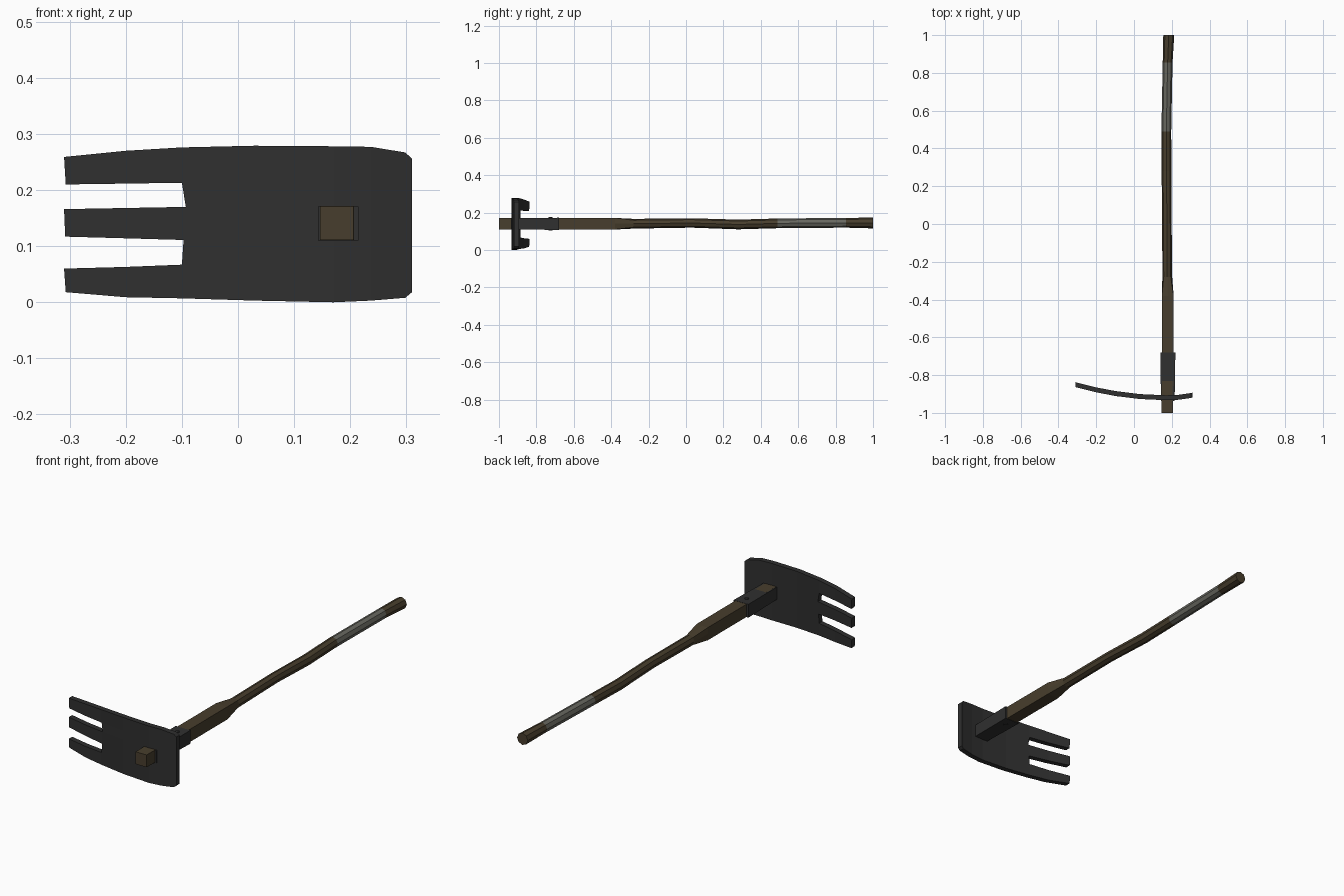
import bpy, bmesh, math

if "Cube" in bpy.data.objects:
    bpy.data.objects.remove(bpy.data.objects["Cube"])


def material(name, rgb):
    m = bpy.data.materials.new(name)
    m.diffuse_color = (*rgb, 1)
    m.use_nodes = True
    m.node_tree.nodes["Principled BSDF"].inputs["Base Color"].default_value = m.diffuse_color
    return m


wood = material("dark wood", (0.064, 0.048, 0.026))
iron = material("black iron", (0.029, 0.029, 0.029))
wrap = material("grey wrap", (0.135, 0.135, 0.115))


def finish(name, bm, *mats):
    bmesh.ops.recalc_face_normals(bm, faces=bm.faces)
    me = bpy.data.meshes.new(name)
    bm.to_mesh(me)
    bm.free()
    for m in mats:
        me.materials.append(m)
    ob = bpy.data.objects.new(name, me)
    bpy.context.collection.objects.link(ob)
    return ob


def loft(bm, rings):
    """Skin a list of point rings and cap both ends."""
    rows = [[bm.verts.new(p) for p in r] for r in rings]
    n = len(rows[0])
    for a, b in zip(rows, rows[1:]):
        for i in range(n):
            j = (i + 1) % n
            bm.faces.new((a[i], a[j], b[j], b[i]))
    bm.faces.new(rows[0])
    bm.faces.new(rows[-1])


# Fork head: curved plate made of columns (x, z levels); gaps left between tines
def curve_y(x):
    return -0.933 + 0.29 * (x - 0.18) ** 2 + (0.55 * (x - 0.18) ** 2 if x > 0.18 else 0)


columns = [
    ((-0.307, -0.31, -0.308, -0.31, -0.307, -0.31), (0.018, 0.06, 0.117, 0.166, 0.21, 0.259)),
    ((-0.2,) * 6, (0.009, 0.063, 0.114, 0.168, 0.2115, 0.27)),
    ((-0.1, -0.1, -0.097, -0.093, -0.1, -0.1), (0.007, 0.067, 0.111, 0.17, 0.213, 0.276)),
]
for x, lo, hi in ((0.03, 0.003, 0.279), (0.17, 0.0, 0.278), (0.237, 0.003, 0.277),
                  (0.298, 0.008, 0.267), (0.31, 0.018, 0.256)):
    columns.append(((x,) * 6, (lo, 0.067, 0.111, 0.17, 0.213, hi)))
bm = bmesh.new()
grid = [[bm.verts.new((x, curve_y(x), z)) for x, z in zip(*c)] for c in columns]
for k, (a, b) in enumerate(zip(grid, grid[1:])):
    for i in range(5):
        if k >= 2 or i % 2 == 0:
            bm.faces.new((a[i], b[i], b[i + 1], a[i + 1]))
geo = bmesh.ops.extrude_face_region(bm, geom=bm.faces[:], use_keep_orig=True)
moved = [v for v in geo["geom"] if isinstance(v, bmesh.types.BMVert)]
bmesh.ops.translate(bm, verts=moved, vec=(0, 0.026, 0))
finish("fork_head", bm, iron)

# Socket: tapered square collar behind the plate
bm = bmesh.new()
loft(bm, [[(0.179 + sx * hx, y, 0.1405 + sz * hz)
           for sx, sz in ((-1, -1), (1, -1), (1, 1), (-1, 1))]
          for y, hx, hz in ((-0.936, 0.036, 0.030), (-0.68, 0.040, 0.0325))])
finish("socket", bm, iron)

# Socket pin: small stud showing above and below the collar
bm = bmesh.new()
loft(bm, [[(0.18 + 0.01 * math.cos(t * math.pi / 4), -0.725 + 0.01 * math.sin(t * math.pi / 4), z)
           for t in range(8)] for z in (0.106, 0.176)])
finish("socket_pin", bm, iron)


# Handle: square at the head, blending to a gently crooked eight-sided shaft
def section(y, cx, cz, r, square):
    pts = []
    for i in range(8):
        t = i * math.pi / 4
        c, s = math.cos(t), math.sin(t)
        k = 1 + square * (1 / max(abs(c), abs(s)) - 1)
        pts.append((cx + r * k * c, y, cz + r * k * s))
    return pts


stations = [  # y, centre x, centre z, radius, squareness
    (-1.0, 0.176, 0.141, 0.030, 1), (-0.68, 0.179, 0.141, 0.031, 1),
    (-0.38, 0.179, 0.141, 0.031, 1), (-0.28, 0.176, 0.141, 0.026, 0),
    (0.03, 0.174, 0.145, 0.025, 0), (0.28, 0.172, 0.137, 0.026, 0),
    (0.49, 0.171, 0.143, 0.026, 0), (0.855, 0.178, 0.146, 0.026, 0),
    (1.0, 0.184, 0.145, 0.029, 0)]
bm = bmesh.new()
loft(bm, [section(*s) for s in stations])
for f in bm.faces:
    f.material_index = 1 if 0.49 < f.calc_center_median().y < 0.855 else 0
finish("handle", bm, wood, wrap)
